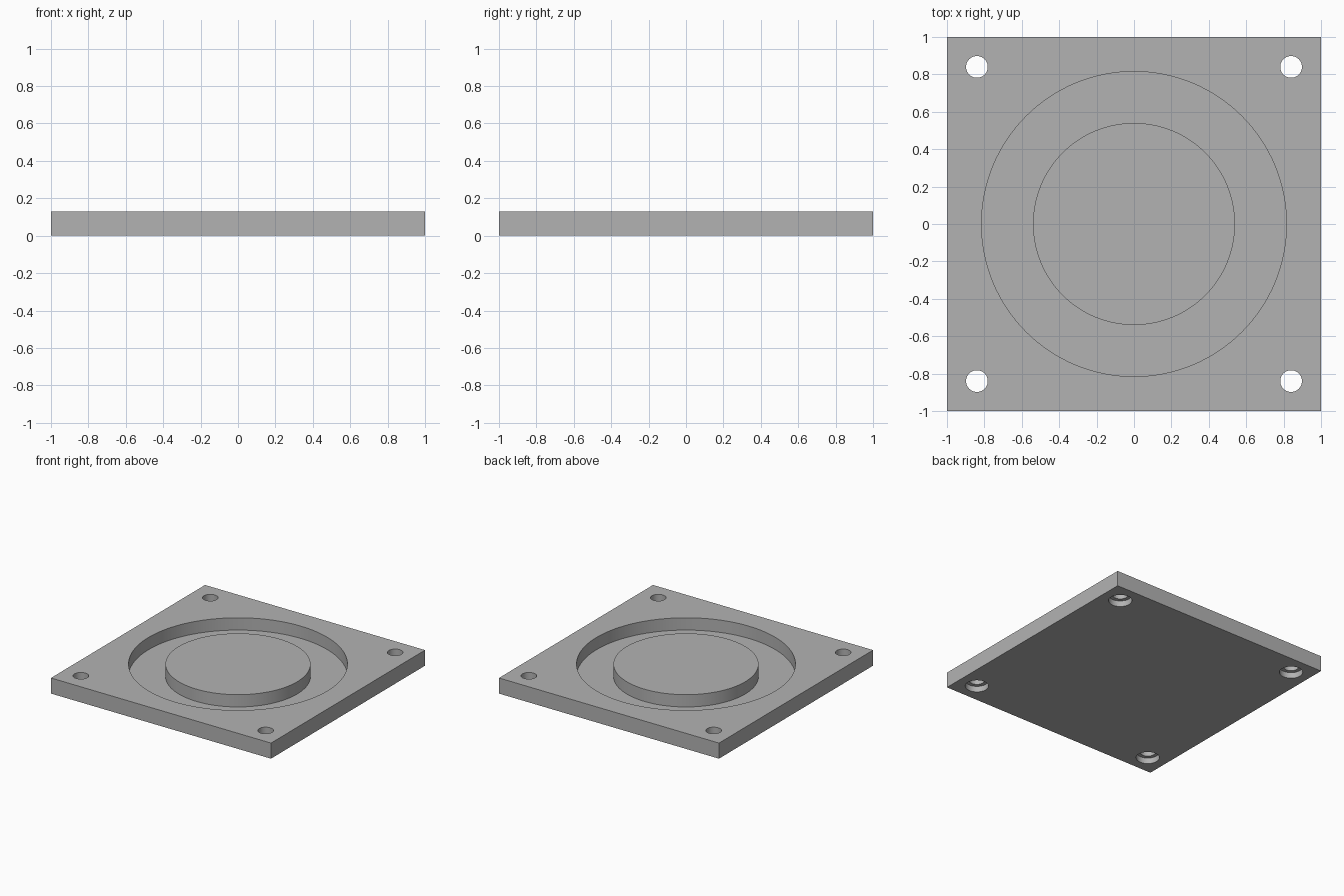
import bpy
import math

if "Cube" in bpy.data.objects:
    bpy.data.objects.remove(bpy.data.objects["Cube"])

HEIGHT = 0.128
FLOOR = 0.027          # groove floor
GROOVE_R, DISC_R = 0.815, 0.54
HOLE_R, BORE_R, BORE_DEPTH = 0.058, 0.088, 0.048
HOLE_POS = 0.84

grey = bpy.data.materials.new("plain_grey")
grey.use_nodes = True
colour = (0.45, 0.45, 0.45, 1)
grey.diffuse_color = colour
grey.node_tree.nodes["Principled BSDF"].inputs["Base Color"].default_value = colour


def cylinder(name, radius, bottom, top, x=0, y=0, sides=128):
    bpy.ops.mesh.primitive_cylinder_add(vertices=sides, radius=radius, depth=top - bottom,
                                        location=(x, y, (bottom + top) / 2))
    obj = bpy.context.object
    obj.name = name
    obj.data.materials.append(grey)
    return obj


def cut(target, cutter):
    mod = target.modifiers.new("cut", 'BOOLEAN')
    mod.operation = 'DIFFERENCE'
    mod.solver = 'EXACT'
    mod.object = cutter
    bpy.context.view_layer.objects.active = target
    bpy.ops.object.modifier_apply(modifier=mod.name)
    bpy.data.objects.remove(cutter)


# Square base plate
bpy.ops.mesh.primitive_cube_add(size=1, location=(0, 0, HEIGHT / 2))
plate = bpy.context.object
plate.name = "base_plate"
plate.scale = (2, 2, HEIGHT)
bpy.ops.object.transform_apply(location=True, scale=True)
plate.data.materials.append(grey)

# Ring groove around a flush centre disc
groove = cylinder("groove_cutter", GROOVE_R, FLOOR, HEIGHT + 0.1)
cut(groove, cylinder("groove_core", DISC_R, FLOOR - 0.1, HEIGHT + 0.2))
cut(plate, groove)

# Corner screw holes, counterbored from below
for x in (-HOLE_POS, HOLE_POS):
    for y in (-HOLE_POS, HOLE_POS):
        cut(plate, cylinder("hole_cutter", HOLE_R, -0.1, HEIGHT + 0.1, x, y, 48))
        cut(plate, cylinder("bore_cutter", BORE_R, -0.1, BORE_DEPTH, x, y, 48))

# Smooth round walls, crisp edges
bpy.ops.object.select_all(action='DESELECT')
plate.select_set(True)
bpy.context.view_layer.objects.active = plate
bpy.ops.object.shade_smooth_by_angle(angle=math.radians(30))
